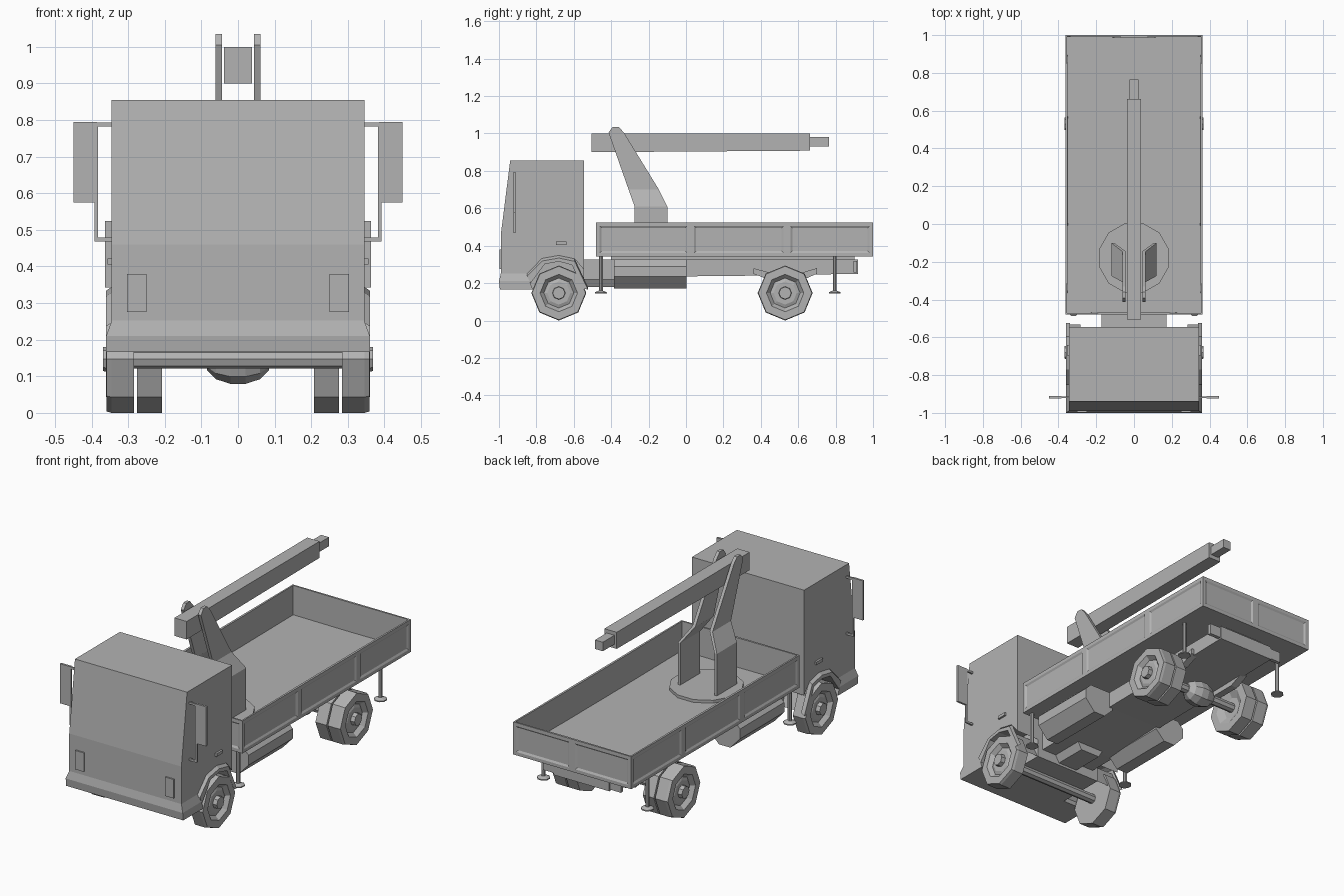
import bpy, bmesh, math
from mathutils import Vector, Matrix

if "Cube" in bpy.data.objects:
    bpy.data.objects.remove(bpy.data.objects["Cube"])

grey = bpy.data.materials.new("plain grey")
grey.diffuse_color = (0.45, 0.45, 0.45, 1)
grey.use_nodes = True
grey.node_tree.nodes["Principled BSDF"].inputs["Base Color"].default_value = grey.diffuse_color


def finish(name, bm):
    bmesh.ops.recalc_face_normals(bm, faces=bm.faces[:])
    me = bpy.data.meshes.new(name)
    bm.to_mesh(me)
    bm.free()
    me.materials.append(grey)
    ob = bpy.data.objects.new(name, me)
    bpy.context.collection.objects.link(ob)
    return ob


def mirror(ob):
    m = ob.modifiers.new("mirror", 'MIRROR')
    m.use_axis[0] = True
    m.use_mirror_merge = False
    return ob


def add_box(bm, x, y, z):
    size = (x[1] - x[0], y[1] - y[0], z[1] - z[0], 1)
    mid = Vector(((x[0] + x[1]) / 2, (y[0] + y[1]) / 2, (z[0] + z[1]) / 2))
    bmesh.ops.create_cube(bm, size=1, matrix=Matrix.Translation(mid) @ Matrix.Diagonal(size))


def boxes(name, *dims):
    bm = bmesh.new()
    for d in dims:
        add_box(bm, *d)
    return finish(name, bm)


def loft(name, rings, caps=True, closed=True):
    """Skin a list of equal-length point rings."""
    bm = bmesh.new()
    vs = [[bm.verts.new(p) for p in r] for r in rings]
    n = len(vs[0])
    for a, b in zip(vs, vs[1:]):
        for i in range(n if closed else n - 1):
            j = (i + 1) % n
            bm.faces.new((a[i], a[j], b[j], b[i]))
    if caps:
        bm.faces.new(vs[0])
        bm.faces.new(vs[-1])
    return finish(name, bm)


def side_prism(name, pts, x0, x1):
    return loft(name, [[(x, y, z) for y, z in pts] for x in (x0, x1)])


def front_prism(name, pts, y0, y1):
    return loft(name, [[(x, y, z) for x, z in pts] for y in (y0, y1)])


def lathe_x(name, profile, y, z, n=8):
    """Revolve (radius, x) points about the x direction."""
    return loft(name, [[(x, y + r * math.cos(math.tau * i / n), z + r * math.sin(math.tau * i / n))
                        for i in range(n)] for r, x in profile])


def lathe_z(name, profile, x, y, n):
    return loft(name, [[(x + r * math.cos(math.tau * (i + .5) / n), y + r * math.sin(math.tau * (i + .5) / n), z)
                        for i in range(n)] for r, z in profile])


# --- cab with wheel arch cut out of its side profile
arch_out = [(-0.85, 0.25), (-0.77, 0.332), (-0.68, 0.348), (-0.595, 0.33), (-0.525, 0.18)]
arch_in = [(-0.83, 0.2), (-0.755, 0.302), (-0.68, 0.315), (-0.61, 0.297), (-0.55, 0.17)]
side_prism("cab", [(-0.99, 0.25), (-0.99, 0.46), (-0.94, 0.855), (-0.545, 0.855), (-0.545, 0.27)]
           + arch_out[3::-1], -0.345, 0.345)
boxes("cab_floor", ((-0.205, 0.205), (-0.84, -0.545), (0.167, 0.34)))

# --- flared fender and wheel well
mirror(loft("fender", [[(0.34, y, z) for y, z in arch_out],
                       [(0.36, y, z - 0.014) for y, z in arch_out],
                       [(0.36, y, z) for y, z in arch_in],
                       [(0.2, y, z) for y, z in arch_in]], caps=False, closed=False))

# --- bumper with a sloped upper lip
loft("bumper", [[(-w, f, z), (w, f, z), (w, b, z), (-w, b, z)] for w, f, b, z in
                ((0.345, -0.99, -0.85, 0.252), (0.36, -1.0, -0.835, 0.21), (0.36, -0.995, -0.82, 0.167))])

# --- cab details
mirror(boxes("headlight", ((0.25, 0.303), (-0.998, -0.98), (0.275, 0.38))))
mirror(boxes("door_handle", ((0.34, 0.356), (-0.695, -0.64), (0.405, 0.422))))
mirror(boxes("side_mirror", ((0.385, 0.45), (-0.923, -0.911), (0.575, 0.795)),
             ((0.34, 0.39), (-0.922, -0.912), (0.782, 0.793)),
             ((0.382, 0.392), (-0.922, -0.912), (0.47, 0.785)),
             ((0.34, 0.392), (-0.922, -0.912), (0.468, 0.479))))

# --- open cargo bed with recessed panels
bm = bmesh.new()
add_box(bm, (-0.363, 0.363), (-0.48, 1.0), (0.343, 0.524))
for co, no in (((0, 0.025, 0), (0, 1, 0)), ((0, 0.54, 0), (0, 1, 0)), ((0, 0, 0), (1, 0, 0))):
    bmesh.ops.bisect_plane(bm, geom=bm.verts[:] + bm.edges[:] + bm.faces[:],
                           plane_co=co, plane_no=no)
bm.normal_update()
sides = [f for f in bm.faces if abs(f.normal.z) < 0.5]
top = [f for f in bm.faces if f.normal.z > 0.5]
bmesh.ops.inset_region(bm, faces=top, thickness=0.012, depth=0)
bmesh.ops.inset_region(bm, faces=top, thickness=0.0005, depth=-0.163)
bmesh.ops.inset_individual(bm, faces=sides, thickness=0.026, depth=0)
bmesh.ops.inset_individual(bm, faces=sides, thickness=0.014, depth=-0.006)
finish("cargo_bed", bm)

# --- crane: turntable, two bent arms, telescopic boom
lathe_z("turntable", [(0.19, 0.355), (0.19, 0.377)], 0, -0.18, 12)
arm = [(0.105, 0.12, -0.275, -0.10, 0.37), (0.105, 0.12, -0.275, -0.10, 0.61),
       (0.044, 0.062, -0.307, -0.145, 0.70), (0.044, 0.062, -0.414, -0.332, 1.005),
       (0.044, 0.062, -0.392, -0.36, 1.035)]
mirror(loft("crane_arm", [[(a, f, z), (b, f, z), (b, r, z), (a, r, z)] for a, b, f, r, z in arm]))
side_prism("boom", [(-0.505, 0.9), (0.663, 0.908), (0.663, 1.0), (-0.505, 1.0)], -0.038, 0.038)
boxes("boom_extension", ((-0.024, 0.024), (0.65, 0.765), (0.93, 0.98)))

# --- chassis
side_prism("chassis_frame", [(-0.58, 0.325), (-0.58, 0.22), (-0.38, 0.22), (0.0, 0.236),
                             (0.38, 0.24), (0.92, 0.25), (0.92, 0.325)], -0.172, 0.172)
boxes("bed_support", ((-0.12, 0.12), (-0.4, 0.9), (0.32, 0.345)))
boxes("rear_crossbar", ((-0.24, 0.24), (0.895, 0.915), (0.258, 0.318)))
mirror(front_prism("side_tank", [(0.15, 0.325), (0.3, 0.325), (0.335, 0.29), (0.335, 0.235),
                                 (0.275, 0.17), (0.205, 0.17), (0.15, 0.225)], -0.385, 0.003))
front_prism("gearbox", [(-0.1, 0.25), (-0.06, 0.18), (0.06, 0.18), (0.1, 0.25)], -0.58, -0.36)
mirror(side_prism("rear_spring", [(0.36, 0.28), (0.36, 0.25), (0.45, 0.215), (0.62, 0.215),
                                  (0.70, 0.25), (0.70, 0.28), (0.6, 0.25), (0.47, 0.25)], 0.15, 0.19))

# --- axles and differential
FY, RY, WZ = -0.68, 0.53, 0.147
lathe_x("rear_axle", [(0.026, -0.3), (0.026, 0.3)], RY, WZ)
lathe_x("front_axle", [(0.026, -0.3), (0.026, 0.3)], FY, WZ)
lathe_x("differential", [(0.03, -0.085), (0.055, -0.06), (0.068, -0.02), (0.068, 0.02),
                         (0.055, 0.06), (0.03, 0.085)], RY, WZ)

# --- wheels: single at the front, double at the rear
outer = [(0.06, 0.284), (0.147, 0.284), (0.147, 0.345), (0.143, 0.359), (0.1, 0.36), (0.08, 0.338),
         (0.062, 0.345), (0.035, 0.345), (0.033, 0.369), (0.02, 0.369)]
for label, y in (("front", FY), ("rear", RY)):
    mirror(lathe_x(label + "_wheel", outer, y, WZ))
mirror(lathe_x("rear_inner_wheel", [(0.06, 0.23), (0.1, 0.208), (0.147, 0.208),
                                    (0.147, 0.276), (0.06, 0.276)], RY, WZ))

# --- stabiliser legs with round feet
for label, y in (("front", -0.455), ("rear", 0.795)):
    mirror(lathe_z(label + "_stabiliser", [(0.034, 0.145), (0.034, 0.151), (0.011, 0.16), (0.011, 0.35)],
                   0.32, y, 8))
